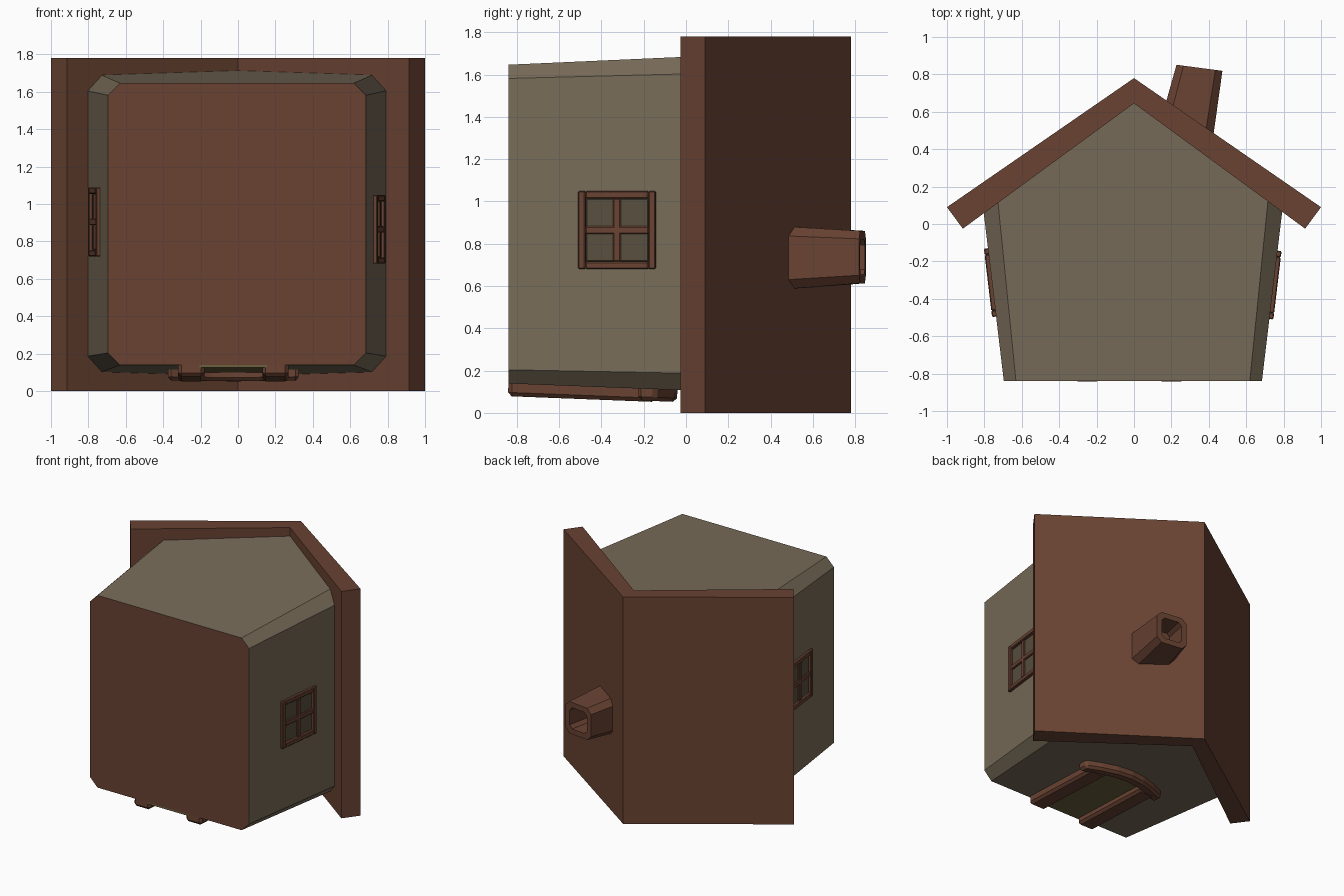
import bpy, bmesh
from math import sin, pi
from mathutils import Vector, Matrix

if "Cube" in bpy.data.objects:
    bpy.data.objects.remove(bpy.data.objects["Cube"])


def material(name, rgb):
    m = bpy.data.materials.new(name)
    m.diffuse_color = (*rgb, 1)
    m.use_nodes = True
    m.node_tree.nodes["Principled BSDF"].inputs["Base Color"].default_value = m.diffuse_color
    return m


WALL = material("wall_tan", (0.19, 0.15, 0.10))
WOOD = material("wood_brown", (0.14, 0.055, 0.032))
PANE = material("pane_dark", (0.10, 0.08, 0.05))
DOOR = material("door_olive", (0.15, 0.115, 0.05))


def finish(bm, name, *mats):
    bmesh.ops.recalc_face_normals(bm, faces=bm.faces)
    me = bpy.data.meshes.new(name)
    bm.to_mesh(me)
    bm.free()
    for m in mats:
        me.materials.append(m)
    ob = bpy.data.objects.new(name, me)
    bpy.context.collection.objects.link(ob)
    return ob


def loft(bm, rings, caps=True):
    """Skin a list of equal-length closed rings."""
    vs = [[bm.verts.new(p) for p in r] for r in rings]
    n = len(rings[0])
    for a, b in zip(vs, vs[1:]):
        for i in range(n):
            bm.faces.new((a[i], a[(i + 1) % n], b[(i + 1) % n], b[i]))
    if caps:
        bm.faces.new(vs[0])
        bm.faces.new(vs[-1])


def octagon(hu, hv, c):
    """Chamfered rectangle as (u, v) pairs."""
    return [(hu, hv - c), (hu - c, hv), (c - hu, hv), (-hu, hv - c),
            (-hu, c - hv), (c - hu, -hv), (hu - c, -hv), (hu, c - hv)]


def box(bm, u, v, w, mat=0):
    """Box from three (min, max) ranges."""
    rings = [[(u[0], v[0], z), (u[1], v[0], z), (u[1], v[1], z), (u[0], v[1], z)] for z in w]
    start = len(bm.faces)
    loft(bm, rings)
    bm.faces.ensure_lookup_table()
    for f in bm.faces[start:]:
        f.material_index = mat


def frame(origin, u, v, n):
    m = Matrix((u, v, n)).transposed().to_4x4()
    m.translation = origin
    return m


def bevel(ob, width):
    b = ob.modifiers.new("bevel", "BEVEL")
    b.width = width
    b.segments = 1


# house body: flared chamfered block, trimmed by the two roof slopes
bm = bmesh.new()
loft(bm, [[(x - 0.006, y, z + zc) for x, z in octagon(hx, hz, c)]
          for y, hx, hz, c, zc in ((-0.84, 0.69, 0.754, 0.065, 0.893),
                                   (0.75, 0.88, 0.82, 0.095, 0.898))])
for s in (-1, 1):
    bmesh.ops.bisect_plane(bm, geom=bm.verts[:] + bm.edges[:] + bm.faces[:],
                           plane_co=(0, 0.69, 0), plane_no=(s * 0.57, 0.82, 0), clear_outer=True)
    bmesh.ops.holes_fill(bm, edges=[e for e in bm.edges if e.is_boundary])
bm.normal_update()
for f in bm.faces:
    if abs(f.normal.y) > 0.95:
        f.material_index = 1
finish(bm, "house_body", WALL, WOOD)

# roof: chevron extruded along z
bm = bmesh.new()
profile = [(-1, 0.09), (0, 0.78), (1, 0.09), (0.915, -0.025), (0, 0.645), (-0.915, -0.025)]
loft(bm, [[(x, y, z) for x, y in profile] for z in (0, 1.78)])
finish(bm, "roof", WOOD)

# chimney: leaning tapered tube with a hollow top
bm = bmesh.new()
rings = []
for cx, cy, cz, h, c in ((0.265, 0.43, 0.733, 0.152, 0.045), (0.35, 0.835, 0.737, 0.124, 0.038),
                         (0.35, 0.835, 0.737, 0.083, 0.025), (0.315, 0.66, 0.737, 0.083, 0.025)):
    rings.append([(cx + u * 0.99, cy - u * 0.13, cz + v) for u, v in octagon(h, h, c)])
loft(bm, rings)
finish(bm, "chimney", WOOD)

# windows: frame with cross bars and recessed pane, lying on each flared wall
for side, s, y, z in (("right", 1, -0.325, 0.865), ("left", -1, -0.312, 0.905)):
    bm = bmesh.new()
    h, t, out = 0.184, 0.034, (-0.02, 0.022)
    for k in (-1, 1):
        lo, hi = sorted((k * h, k * (h - t)))
        box(bm, (lo, hi), (-h, h), out)
        box(bm, (t - h, h - t), (lo, hi), out)
    box(bm, (-0.018, 0.018), (t - h, h - t), (-0.02, 0.017))
    box(bm, (t - h, h - t), (-0.018, 0.018), (-0.02, 0.017))
    box(bm, (t - h, h - t), (t - h, h - t), (-0.02, 0.004), 1)
    up = Vector((s * 0.119, 0.993, 0))
    out_dir = Vector((s * 0.993, -0.119, 0))
    x = s * (0.69 + 0.119 * (y + 0.84)) - 0.006
    bm.transform(frame((x, y, z), up, Vector((0, 0, 1)), out_dir))
    bevel(finish(bm, "window_" + side, WOOD, PANE), 0.005)

# door on the low-z wall: local x across, y up the wall, z outward
door_frame = frame((-0.025, -0.84, 0.139), Vector((1, 0, 0)),
                   Vector((0, 0.9992, -0.039)), Vector((0, -0.039, -0.9992)))
bm = bmesh.new()
box(bm, (-0.18, 0.18), (0, 0.72), (-0.02, 0.012))
bm.transform(door_frame)
finish(bm, "door_panel", DOOR)

for name, s in (("left", -1), ("right", 1)):
    bm = bmesh.new()
    lo, hi = sorted((s * 0.155, s * 0.295))
    box(bm, (lo, hi), (0, 0.70), (-0.03, 0.06))
    bm.transform(door_frame)
    bevel(finish(bm, "door_post_" + name, WOOD), 0.018)

# arched lintel
bm = bmesh.new()
rings = []
for i in range(7):
    t = i / 6
    x, y = -0.35 + 0.7 * t, 0.61 + 0.10 * sin(pi * t)
    rings.append([(x, y, -0.02), (x, y + 0.09, -0.02), (x, y + 0.09, 0.056), (x, y, 0.056)])
loft(bm, rings)
bm.transform(door_frame)
bevel(finish(bm, "door_lintel", WOOD), 0.018)
